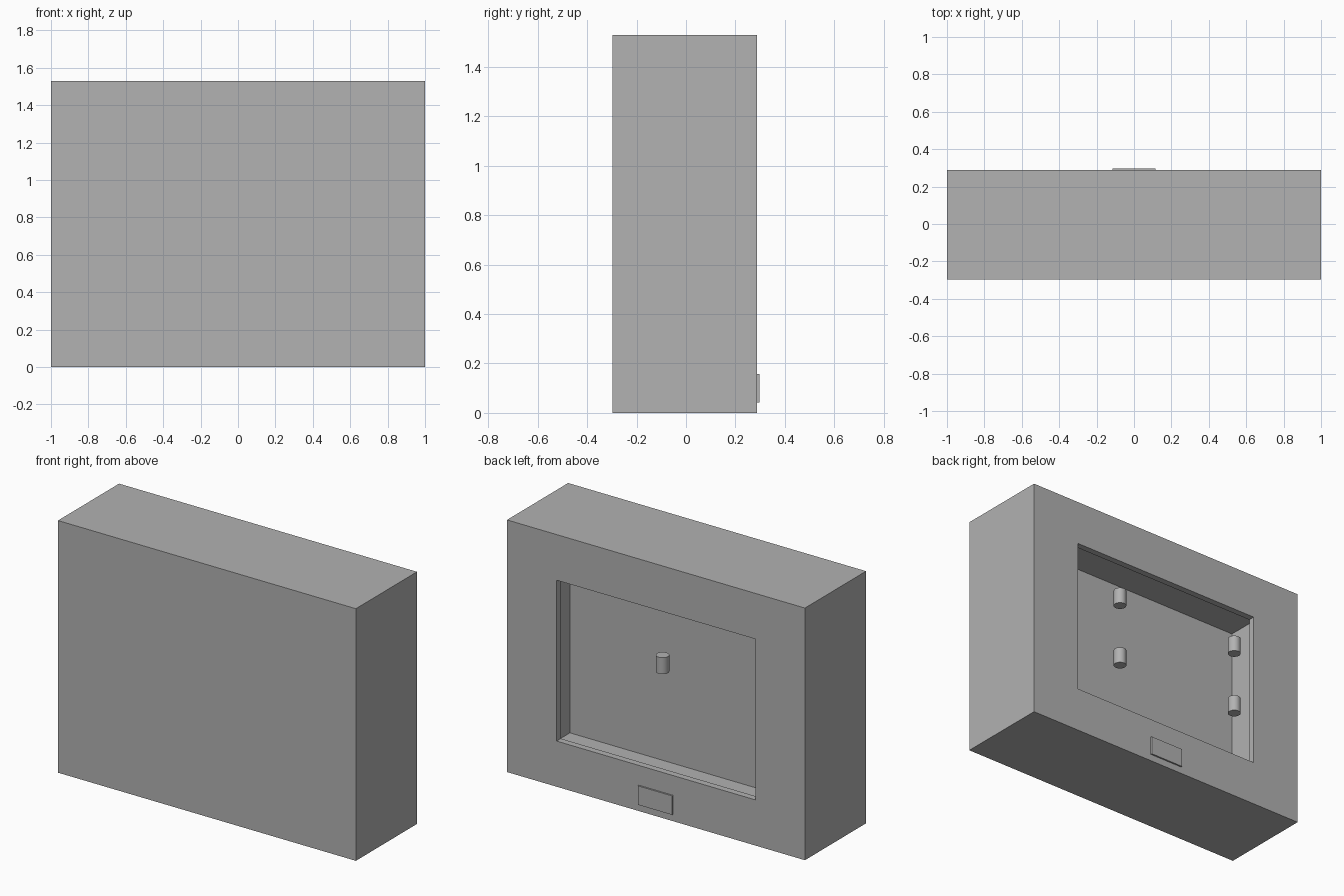
import bpy

if "Cube" in bpy.data.objects:
    bpy.data.objects.remove(bpy.data.objects["Cube"], do_unlink=True)

# Single plain grey finish
GREY = (0.445, 0.445, 0.445, 1.0)
grey = bpy.data.materials.new("plain_grey")
grey.use_nodes = True
grey.diffuse_color = GREY
grey.node_tree.nodes["Principled BSDF"].inputs["Base Color"].default_value = GREY

# Main dimensions
HALF_W, HEIGHT = 1.0, 1.53
FRONT, BACK = -0.298, 0.288
WALL = 0.04


def box(name, low, high):
    """Axis-aligned box between two corners."""
    centre = [(a + b) / 2 for a, b in zip(low, high)]
    bpy.ops.mesh.primitive_cube_add(size=1, location=centre)
    obj = bpy.context.object
    obj.name = name
    obj.scale = [b - a for a, b in zip(low, high)]
    bpy.ops.object.transform_apply(location=False, rotation=False, scale=True)
    obj.data.materials.append(grey)
    return obj


def cut(target, cutter):
    """Subtract the cutter from the target, then discard it."""
    cutter.hide_render = True
    mod = target.modifiers.new("cut", 'BOOLEAN')
    mod.operation = 'DIFFERENCE'
    mod.solver = 'EXACT'
    mod.object = cutter
    bpy.context.view_layer.objects.active = target
    bpy.ops.object.modifier_apply(modifier=mod.name)
    bpy.data.objects.remove(cutter, do_unlink=True)


# Hollow case with a rectangular opening in its back panel
case = box("case", (-HALF_W, FRONT, 0), (HALF_W, BACK, HEIGHT))
cut(case, box("cavity_cutter",
              (-HALF_W + WALL, FRONT + WALL, WALL),
              (HALF_W - WALL, BACK - WALL, HEIGHT - WALL)))
cut(case, box("opening_cutter",
              (-0.667, BACK - 2 * WALL, 0.277),
              (0.667, BACK + WALL, 1.253)))

# Thin raised plate below the opening
box("back_plate", (-0.115, BACK, 0.042), (0.115, BACK + 0.0098, 0.157))

# Four upright pegs inside the cavity
for side, x in (("left", 0.134), ("right", -0.733)):
    for level, z in (("lower", 0.795), ("upper", 1.195)):
        bpy.ops.mesh.primitive_cylinder_add(
            vertices=32, radius=0.037, depth=0.1, location=(x, 0.033, z))
        peg = bpy.context.object
        peg.name = f"{side}_{level}_peg"
        peg.data.materials.append(grey)
        bpy.ops.object.shade_smooth_by_angle()
